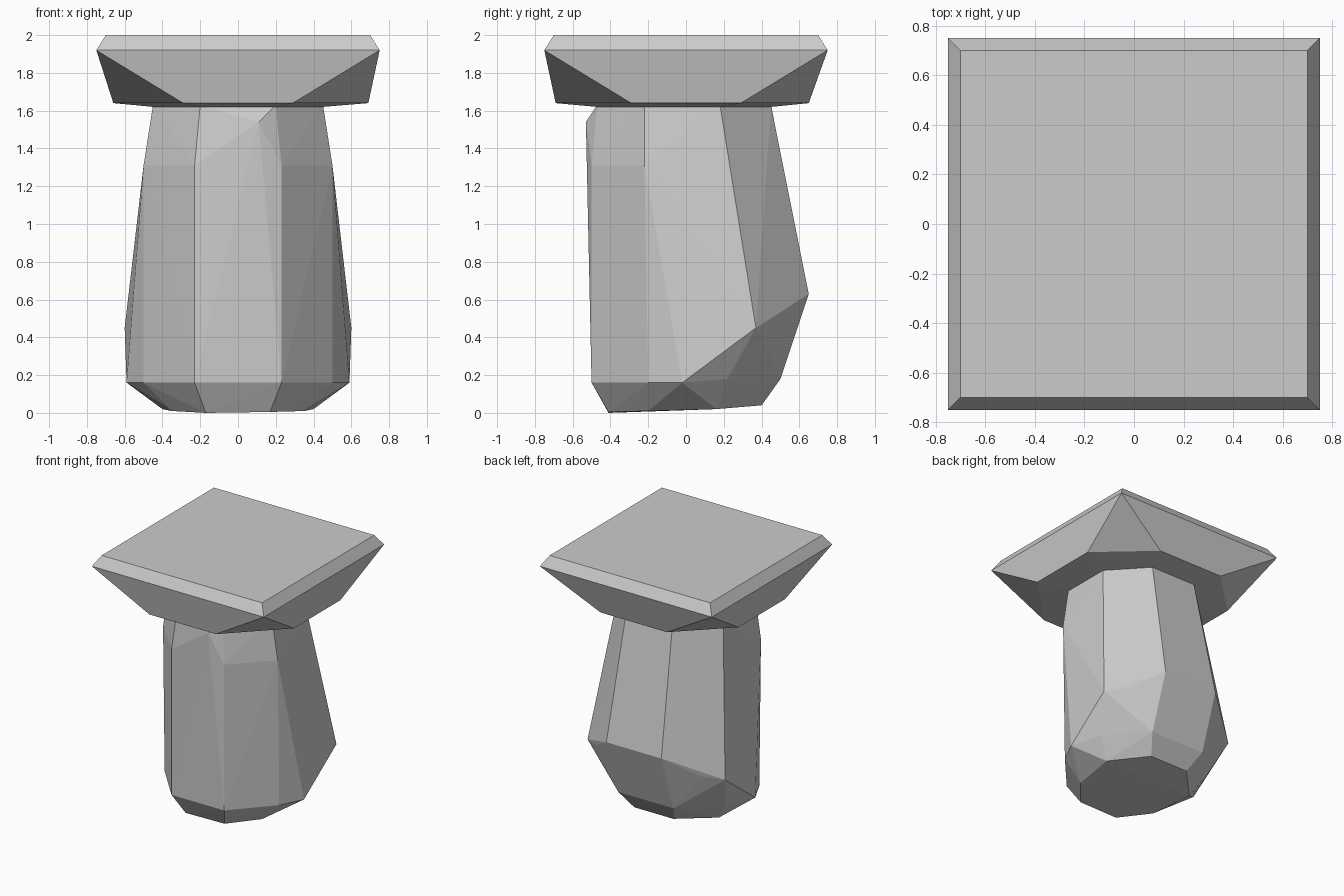
import bpy, bmesh

if "Cube" in bpy.data.objects:
    bpy.data.objects.remove(bpy.data.objects["Cube"])


def mirror(points):
    """Repeat points on both sides of x = 0."""
    return [(s * x, y, z) for x, y, z in points for s in (1, -1)]


def square(r, z):
    return [(x, y, z) for x in (-r, r) for y in (-r, r)]


def hull(name, points):
    """Flat-faced convex solid around the given corner points."""
    bm = bmesh.new()
    for p in points:
        bm.verts.new(p)
    res = bmesh.ops.convex_hull(bm, input=bm.verts)
    junk = {g for g in res["geom_interior"] + res["geom_unused"]
            if isinstance(g, bmesh.types.BMVert)}
    bmesh.ops.delete(bm, geom=list(junk), context='VERTS')
    bmesh.ops.dissolve_limit(bm, angle_limit=0.01, verts=bm.verts, edges=bm.edges)
    bmesh.ops.recalc_face_normals(bm, faces=bm.faces)
    mesh = bpy.data.meshes.new(name)
    bm.to_mesh(mesh)
    bm.free()
    ob = bpy.data.objects.new(name, mesh)
    bpy.context.collection.objects.link(ob)
    return ob


# Square cap: bevelled rim, tapering to an eight-sided underside
cap = [(x, y, 2.0) for x in (-0.70, 0.70) for y in (-0.70, 0.70)]
cap += square(0.75, 1.92)
cap += [(x, y, 1.64) for x in (-0.29, 0.29) for y in (-0.69, 0.65)]
cap += [(x, y, 1.64) for x in (-0.66, 0.69) for y in (-0.29, 0.29)]
cap += mirror([(0.2, -0.47, 1.62), (0.45, -0.22, 1.62),
               (0.45, 0.18, 1.62), (0.2, 0.45, 1.62)])
hull("cap", cap)

# Faceted post: straight front, belly swelling at the lower back
post = mirror([
    # neck under the cap
    (0.2, -0.47, 1.63), (0.45, -0.22, 1.63), (0.45, 0.18, 1.63), (0.2, 0.45, 1.63),
    # front and side edges
    (0.23, -0.50, 1.31), (0.50, -0.22, 1.31),
    (0.23, -0.50, 0.16), (0.50, -0.20, 0.16), (0.59, -0.02, 0.16),
    # back belly
    (0.60, 0.37, 0.45), (0.46, 0.47, 0.48), (0.24, 0.65, 0.63),
    (0.24, 0.50, 0.18), (0.50, 0.22, 0.18),
    # foot
    (0.17, -0.41, 0.005), (0.35, -0.20, 0.01), (0.40, 0.16, 0.02), (0.17, 0.40, 0.04),
])
post += [(0.11, -0.53, 1.54), (-0.17, -0.41, 0.0)]
hull("post", post)
